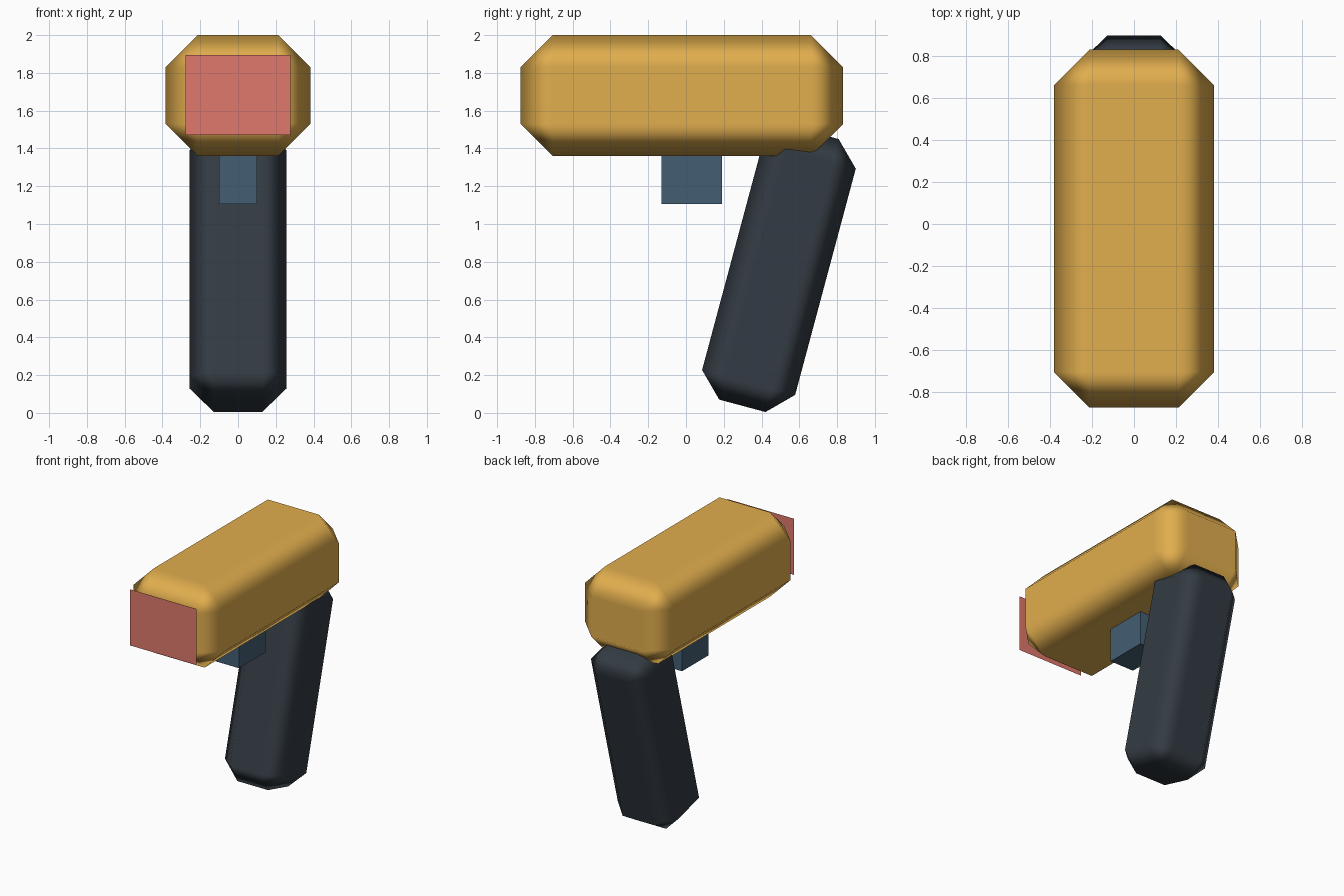
import bpy
from math import radians

cube = bpy.data.objects.get("Cube")
if cube:
    bpy.data.objects.remove(cube, do_unlink=True)


def make_material(name, rgb):
    mat = bpy.data.materials.new(name)
    mat.use_nodes = True
    mat.diffuse_color = (*rgb, 1)
    mat.node_tree.nodes["Principled BSDF"].inputs["Base Color"].default_value = (*rgb, 1)
    return mat


yellow = make_material("warm yellow", (0.75, 0.42, 0.075))
charcoal = make_material("charcoal", (0.033, 0.044, 0.056))
steel_blue = make_material("steel blue", (0.056, 0.114, 0.174))
coral = make_material("coral red", (0.745, 0.19, 0.15))


def add_box(name, center, size, mat, chamfer=0, tilt=0):
    """Box with optional softly shaded single-cut chamfers."""
    bpy.ops.mesh.primitive_cube_add(size=1, location=center)
    box = bpy.context.object
    box.name = name
    box.scale = size
    bpy.ops.object.transform_apply(location=False, rotation=False, scale=True)
    box.rotation_euler.x = radians(tilt)
    box.data.materials.append(mat)
    if chamfer:
        bpy.ops.object.shade_smooth()
        bevel = box.modifiers.new("chamfer", "BEVEL")
        bevel.width = chamfer
        bevel.segments = 1
        bevel.limit_method = "NONE"
        bevel.harden_normals = True
    return box


# Chamfered housing and the handle leaning back beneath it
add_box("body", (0, -0.022, 1.68), (0.766, 1.708, 0.64), yellow, chamfer=0.17)
add_box("handle", (0, 0.492, 0.76), (0.512, 0.51, 1.496), charcoal, chamfer=0.128, tilt=-15)

# Trigger block, set into the underside of the body
add_box("trigger", (0, 0.03, 1.265), (0.2, 0.32, 0.32), steel_blue)

# Flat window floating just ahead of the nose
bpy.ops.mesh.primitive_plane_add(size=1, location=(0, -0.897, 1.683), rotation=(radians(90), 0, 0))
window = bpy.context.object
window.name = "front_window"
window.scale = (0.556, 0.426, 1)
window.data.materials.append(coral)
